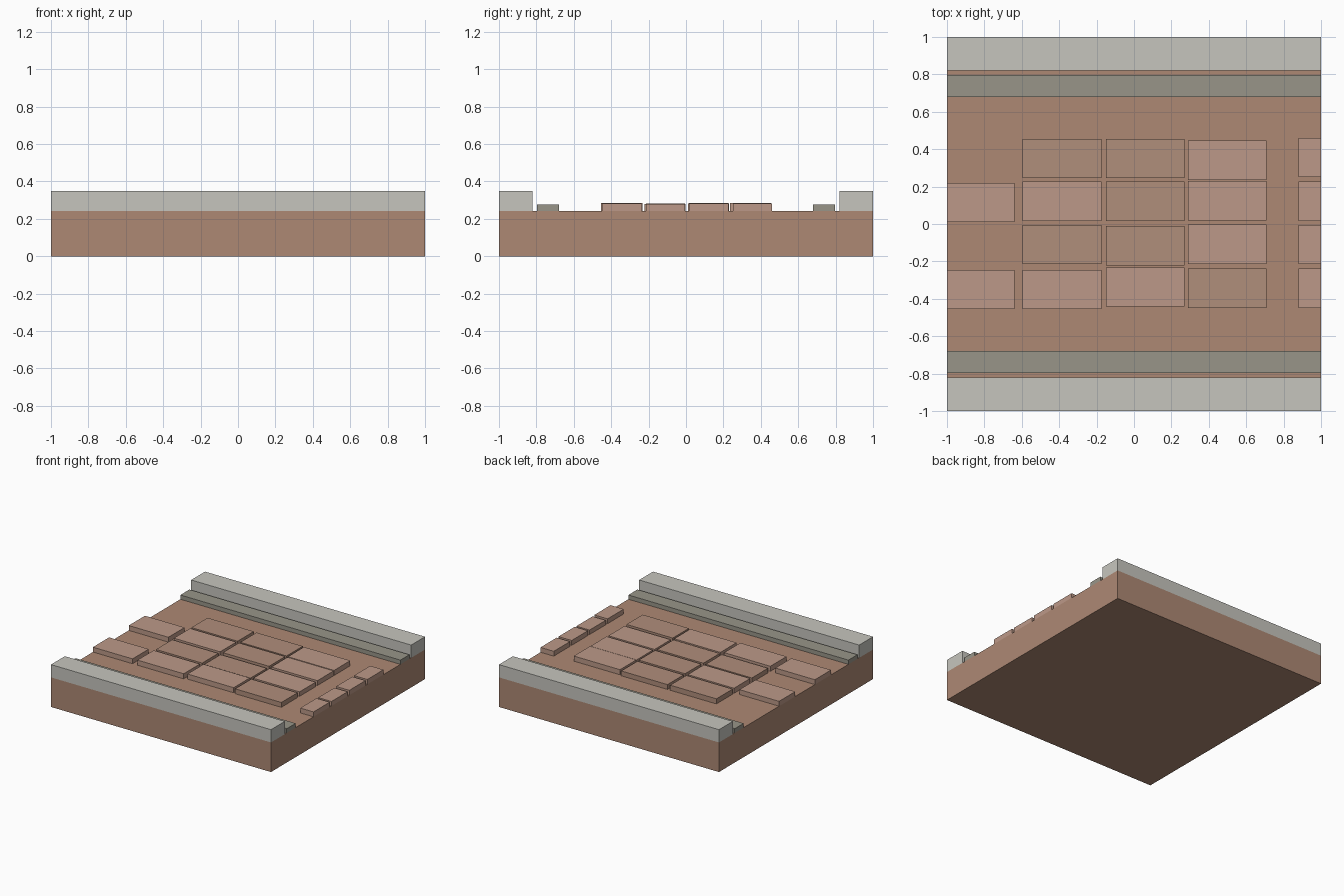
import bpy

if "Cube" in bpy.data.objects:
    bpy.data.objects.remove(bpy.data.objects["Cube"])

BASE_TOP = 0.243


def material(name, rgb):
    m = bpy.data.materials.new(name)
    lin = [(c / 255 / 12.92) if c < 11 else ((c / 255 + 0.055) / 1.055) ** 2.4 for c in rgb]
    m.diffuse_color = (*lin, 1)
    m.use_nodes = True
    m.node_tree.nodes["Principled BSDF"].inputs["Base Color"].default_value = m.diffuse_color
    return m


def box(name, x, y, z, mat):
    bpy.ops.mesh.primitive_cube_add(size=1, location=[(a + b) / 2 for a, b in (x, y, z)])
    ob = bpy.context.object
    ob.name = name
    ob.scale = [b - a for a, b in (x, y, z)]
    bpy.ops.object.transform_apply(location=False, rotation=False, scale=True)
    ob.data.materials.append(mat)
    return ob


clay = material("clay", (174, 137, 116))
stone = material("kerb_stone", (198, 197, 190))
gutter = material("gutter_stone", (152, 149, 137))
pale = material("pale_brick", (188, 153, 136))
dark = material("dark_brick", (176, 142, 123))

# Road slab
box("road_base", (-1, 1), (-1, 1), (0, BASE_TOP), clay)

# Kerbs and gutters along both sides
for side, s in (("front", -1), ("back", 1)):
    box(side + "_kerb", (-1, 1), sorted((s * 0.82, s)), (BASE_TOP, 0.348), stone)
    box(side + "_gutter", (-1, 1), sorted((s * 0.68, s * 0.797)), (BASE_TOP, 0.278), gutter)

# Paving bricks: x range, then (row centre y, tone, top z) per brick
columns = [
    ((-1, -0.64), [(0.115, pale, 0.283), (-0.35, pale, 0.283)]),
    ((-0.595, -0.175), [(0.35, dark, 0.285), (0.122, pale, 0.285),
                        (-0.11, dark, 0.281), (-0.35, pale, 0.285)]),
    ((-0.15, 0.27), [(0.35, dark, 0.283), (0.122, dark, 0.285),
                     (-0.117, dark, 0.28), (-0.337, pale, 0.285)]),
    ((0.288, 0.708), [(0.341, pale, 0.285), (0.125, pale, 0.283),
                      (-0.108, pale, 0.28), (-0.344, dark, 0.283)]),
    ((0.88, 1), [(0.355, pale, 0.283), (0.122, pale, 0.283),
                 (-0.11, pale, 0.28), (-0.343, pale, 0.283)]),
]
for i, (xs, bricks) in enumerate(columns):
    for j, (y, mat, top) in enumerate(bricks):
        box(f"brick_{i}_{j}", xs, (y - 0.105, y + 0.105), (BASE_TOP, top), mat)
